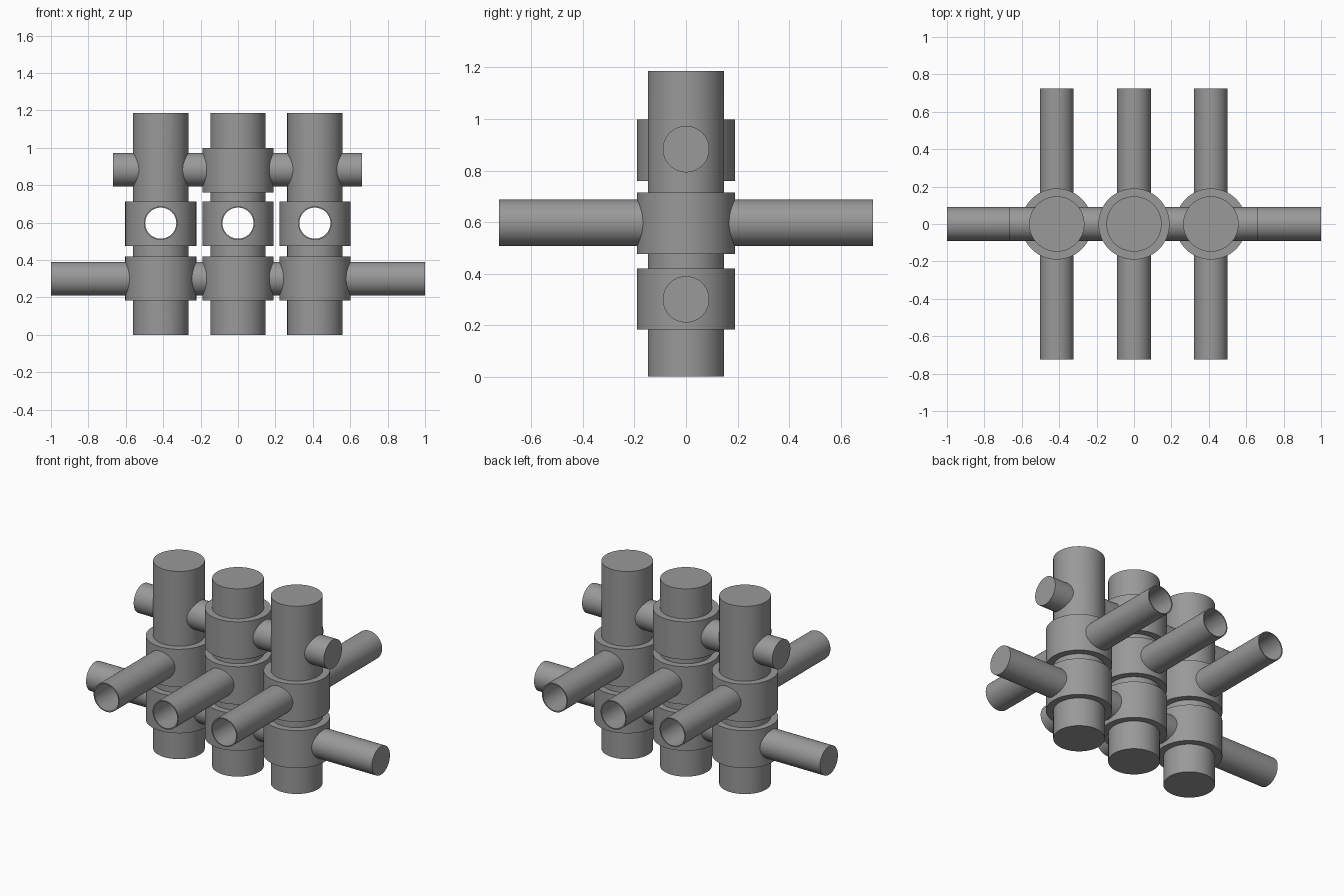
import bpy
import bmesh
from math import radians
from mathutils import Matrix, Vector

default = bpy.data.objects.get("Cube")
if default:
    bpy.data.objects.remove(default, do_unlink=True)

COLUMNS = {"right": -0.413, "middle": 0.0, "left": 0.411}
SEGMENTS = 64
COLUMN_R, COLLAR_R = 0.148, 0.19
PIPE_R, BORE_R = 0.09, 0.083
PIPE_Z, PIPE_HALF = 0.597, 0.725

grey = bpy.data.materials.new("steel grey")
grey.use_nodes = True
colour = (0.32, 0.32, 0.32, 1)
grey.diffuse_color = colour
grey.node_tree.nodes["Principled BSDF"].inputs["Base Color"].default_value = colour


def smooth(obj):
    bpy.ops.object.select_all(action="DESELECT")
    obj.select_set(True)
    bpy.context.view_layer.objects.active = obj
    bpy.ops.object.shade_smooth_by_angle(angle=radians(30))


def rod(name, start, end, radius, bore=0):
    """Cylinder between two points, solid or bored through as a pipe."""
    start, end = Vector(start), Vector(end)
    axis = end - start
    half = axis.length / 2
    # Revolve a closed wall profile for pipes, an open capped one for solids
    bm = bmesh.new()
    if bore:
        profile = [(bore, -half), (radius, -half), (radius, half), (bore, half)]
        verts = [bm.verts.new((r, 0, z)) for r, z in profile]
        edges = [bm.edges.new((verts[i - 1], verts[i])) for i in range(4)]
        bmesh.ops.spin(bm, geom=verts + edges, cent=(0, 0, 0), axis=(0, 0, 1),
                       angle=radians(360), steps=SEGMENTS, use_merge=True)
        bmesh.ops.remove_doubles(bm, verts=bm.verts[:], dist=1e-5)
        bmesh.ops.recalc_face_normals(bm, faces=bm.faces[:])
    else:
        bmesh.ops.create_cone(bm, cap_ends=True, segments=SEGMENTS,
                              radius1=radius, radius2=radius, depth=2 * half)
    turn = axis.to_track_quat("Z", "Y").to_matrix().to_4x4()
    bm.transform(Matrix.Translation((start + end) / 2) @ turn)
    mesh = bpy.data.meshes.new(name)
    bm.to_mesh(mesh)
    bm.free()
    mesh.materials.append(grey)
    obj = bpy.data.objects.new(name, mesh)
    bpy.context.collection.objects.link(obj)
    smooth(obj)
    return obj


def drill(obj, cutter):
    """Cut the cutter's shape out of an object."""
    mod = obj.modifiers.new("bore", "BOOLEAN")
    mod.operation = "DIFFERENCE"
    mod.solver = "EXACT"
    mod.object = cutter
    bpy.ops.object.select_all(action="DESELECT")
    obj.select_set(True)
    bpy.context.view_layer.objects.active = obj
    bpy.ops.object.modifier_apply(modifier=mod.name)
    smooth(obj)


# Upright columns, each with two collars and a pipe passing through it
for side, x in COLUMNS.items():
    column = rod(f"{side}_column", (x, 0, 0), (x, 0, 1.187), COLUMN_R)
    rod(f"{side}_lower_collar", (x, 0, 0.183), (x, 0, 0.42), COLLAR_R)
    collar = rod(f"{side}_pipe_collar", (x, 0, 0.476), (x, 0, 0.714), COLLAR_R)

    front, back = (x, -PIPE_HALF, PIPE_Z), (x, PIPE_HALF, PIPE_Z)
    cutter = rod("bore_cutter", front, back, (PIPE_R + BORE_R) / 2)
    drill(column, cutter)
    drill(collar, cutter)
    bpy.data.objects.remove(cutter, do_unlink=True)
    rod(f"{side}_pipe", front, back, PIPE_R, BORE_R)

# Extra collar on the middle column, around the upper crossbar
rod("middle_upper_collar", (0, 0, 0.76), (0, 0, 0.998), COLLAR_R)

# Solid crossbars joining the columns
rod("lower_crossbar", (-1, 0, 0.3), (1, 0, 0.3), PIPE_R)
rod("upper_crossbar", (-0.667, 0, 0.883), (0.664, 0, 0.883), PIPE_R)
